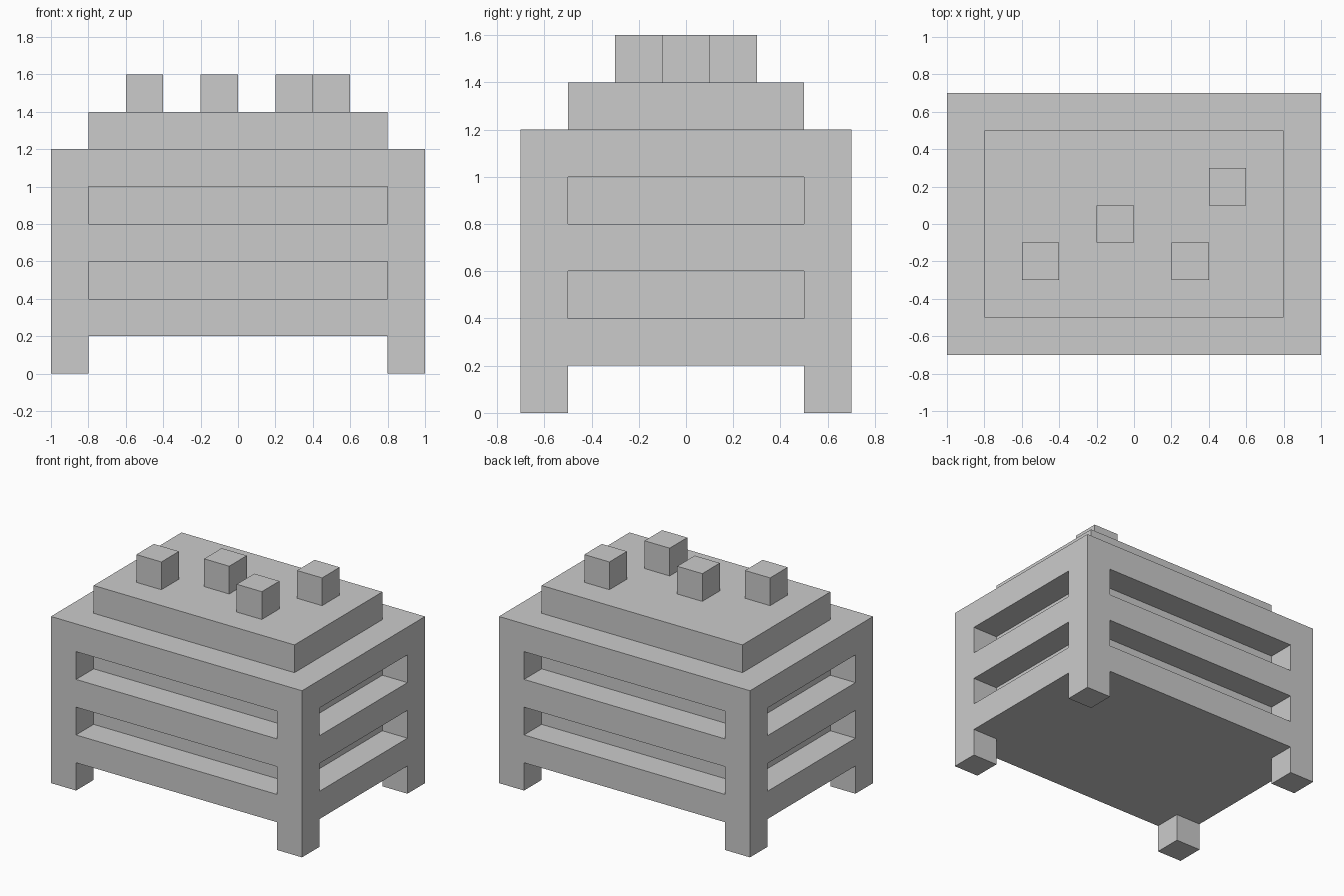
import bpy
import bmesh
from mathutils import Matrix, Vector

if "Cube" in bpy.data.objects:
    bpy.data.objects.remove(bpy.data.objects["Cube"])


def box(name, lo, hi):
    """Box object from two opposite corners."""
    lo, hi = Vector(lo), Vector(hi)
    bm = bmesh.new()
    bmesh.ops.create_cube(bm, size=1, matrix=Matrix.Translation((lo + hi) / 2)
                          @ Matrix.Diagonal((*(hi - lo), 1)))
    mesh = bpy.data.meshes.new(name)
    bm.to_mesh(mesh)
    bm.free()
    obj = bpy.data.objects.new(name, mesh)
    bpy.context.collection.objects.link(obj)
    return obj


def cut(target, lo, hi):
    """Subtract a box from the target and discard the cutter."""
    cutter = box("cutter", lo, hi)
    cutter.hide_render = True
    mod = target.modifiers.new("cut", 'BOOLEAN')
    mod.operation = 'DIFFERENCE'
    mod.solver = 'EXACT'
    mod.object = cutter
    bpy.context.view_layer.objects.active = target
    bpy.ops.object.modifier_apply(modifier=mod.name)
    bpy.data.objects.remove(cutter, do_unlink=True)


# Crate body with corner posts
body = box("crate_body", (-1, -0.7, 0), (1, 0.7, 1.2))

# Gaps between the four feet
cut(body, (-0.8, -0.9, -0.2), (0.8, 0.9, 0.2))
cut(body, (-1.2, -0.5, -0.2), (1.2, 0.5, 0.2))

# Recessed slots between the slats, on all four sides
for z in (0.4, 0.8):
    for s in (-1, 1):
        y0, y1 = sorted((s * 0.5, s * 0.9))
        cut(body, (-0.8, y0, z), (0.8, y1, z + 0.2))
        x0, x1 = sorted((s * 0.8, s * 1.2))
        cut(body, (x0, -0.5, z), (x1, 0.5, z + 0.2))

# Raised slab on top
box("top_slab", (-0.8, -0.5, 1.2), (0.8, 0.5, 1.4))

# Small cubes scattered on the slab
for i, (x, y) in enumerate([(-0.5, -0.2), (-0.1, 0), (0.3, -0.2), (0.5, 0.2)]):
    box(f"top_cube_{i + 1}", (x - 0.1, y - 0.1, 1.4), (x + 0.1, y + 0.1, 1.6))
